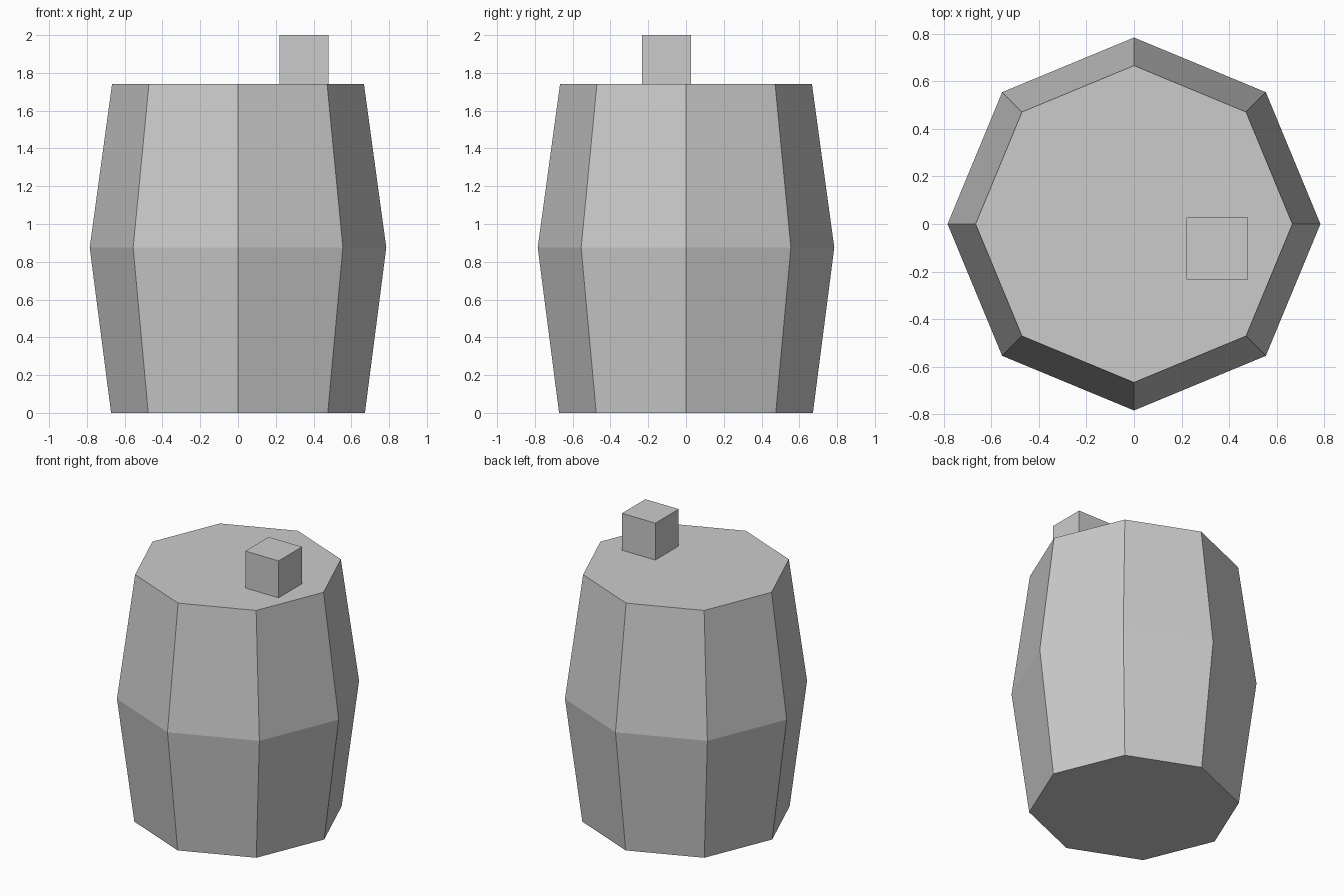
import bpy, bmesh
from math import cos, sin, tau

if "Cube" in bpy.data.objects:
    bpy.data.objects.remove(bpy.data.objects["Cube"])

SIDES = 8
# (radius, height) from bottom to top
PROFILE = [(0.672, 0.0), (0.785, 0.875), (0.667, 1.74)]


def finish(bm, name):
    bmesh.ops.recalc_face_normals(bm, faces=bm.faces)
    mesh = bpy.data.meshes.new(name)
    bm.to_mesh(mesh)
    bm.free()
    obj = bpy.data.objects.new(name, mesh)
    bpy.context.collection.objects.link(obj)
    return obj


# Barrel body: stacked octagonal rings with flat caps
bm = bmesh.new()
rings = [[bm.verts.new((r * cos(tau * i / SIDES), r * sin(tau * i / SIDES), z))
          for i in range(SIDES)] for r, z in PROFILE]
for low, high in zip(rings, rings[1:]):
    for i in range(SIDES):
        j = (i + 1) % SIDES
        bm.faces.new((low[i], low[j], high[j], high[i]))
bm.faces.new(rings[0])
bm.faces.new(rings[-1])
finish(bm, "barrel_body")

# Stopper: small cube resting off-centre on the lid
bm = bmesh.new()
bmesh.ops.create_cube(bm, size=0.26)
stopper = finish(bm, "stopper")
stopper.location = (0.35, -0.103, 1.87)
